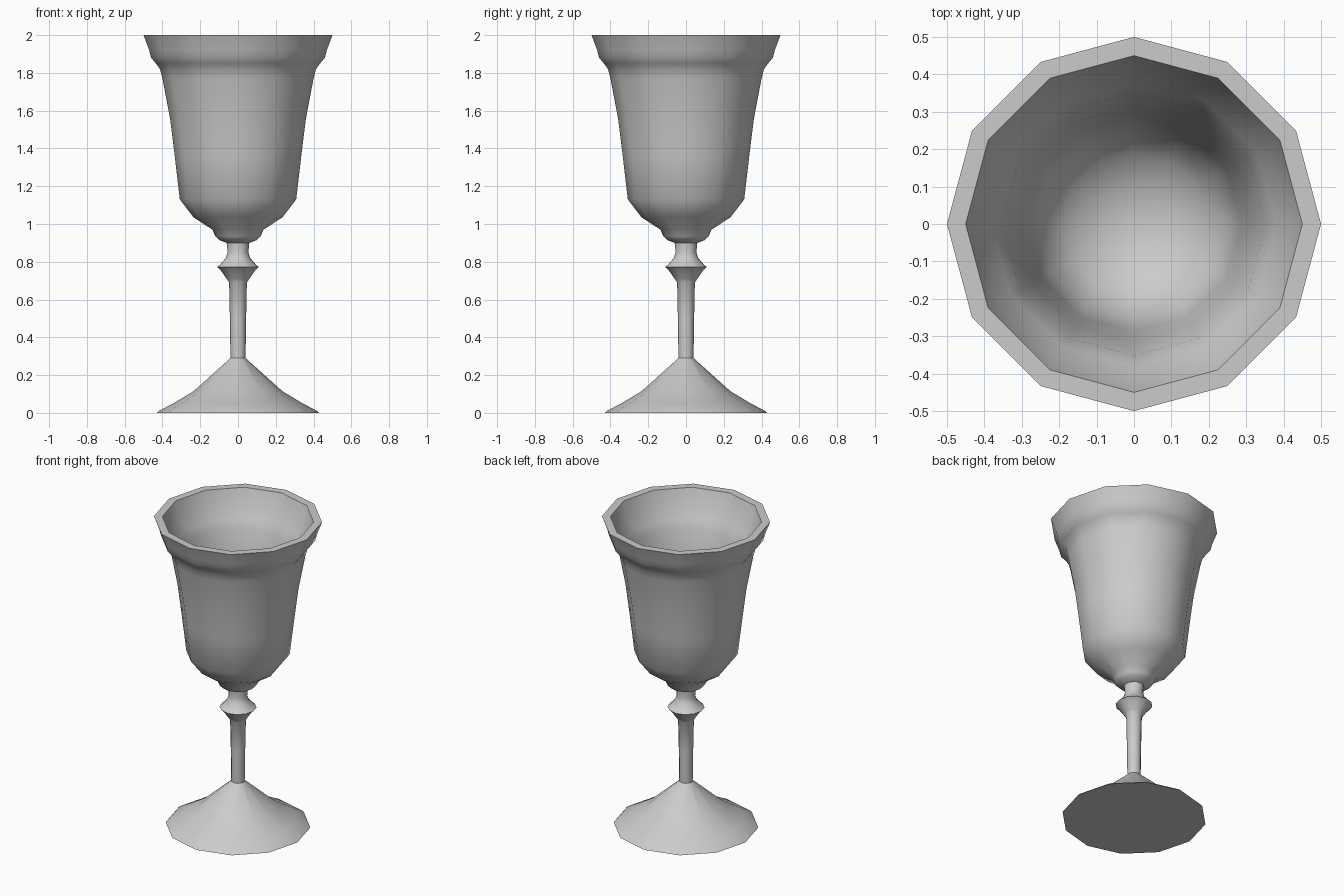
import bpy, bmesh, math

if "Cube" in bpy.data.objects:
    bpy.data.objects.remove(bpy.data.objects["Cube"])

SIDES = 12


def lathe(name, profile, angle=40):
    """Spin an (r, z) profile around z; points with r = 0 become poles."""
    bm = bmesh.new()
    rings = []
    for r, z in profile:
        if r == 0:
            rings.append([bm.verts.new((0, 0, z))] * SIDES)
        else:
            rings.append([bm.verts.new((r * math.cos(2 * math.pi * i / SIDES),
                                        r * math.sin(2 * math.pi * i / SIDES), z))
                          for i in range(SIDES)])
    for a, b in zip(rings, rings[1:]):
        for i in range(SIDES):
            j = (i + 1) % SIDES
            quad = list(dict.fromkeys((a[i], a[j], b[j], b[i])))
            bm.faces.new(quad)
    bmesh.ops.recalc_face_normals(bm, faces=bm.faces)
    mesh = bpy.data.meshes.new(name)
    bm.to_mesh(mesh)
    bm.free()
    obj = bpy.data.objects.new(name, mesh)
    bpy.context.collection.objects.link(obj)
    bpy.ops.object.select_all(action='DESELECT')
    obj.select_set(True)
    bpy.context.view_layer.objects.active = obj
    bpy.ops.object.shade_smooth_by_angle(angle=math.radians(angle))
    return obj


# Flared foot, slim stem with collar
foot_and_stem = [(0, 0), (0.43, 0), (0.42, 0.01), (0.34, 0.052), (0.235, 0.115),
                 (0.04, 0.29), (0.043, 0.50), (0.047, 0.69), (0.06, 0.71),
                 (0.093, 0.757), (0.11, 0.772), (0.095, 0.785),
                 (0.065, 0.82), (0.055, 0.85), (0.06, 0.90)]

# Outside of the cup, from the cushion at the stem to the rim
cup_outside = [(0.10, 0.915), (0.12, 0.935), (0.135, 0.97), (0.235, 1.035),
               (0.308, 1.13), (0.335, 1.36), (0.36, 1.56), (0.40, 1.77),
               (0.413, 1.82), (0.435, 1.85), (0.46, 1.88), (0.47, 1.92), (0.50, 2.0)]

# Inside of the cup, from the rim down to the rounded floor
cup_inside = [(0.45, 2.0), (0.415, 1.89), (0.38, 1.83), (0.352, 1.77),
              (0.315, 1.56), (0.287, 1.36), (0.257, 1.15), (0.19, 1.07),
              (0.10, 1.02), (0, 1.01)]

lathe("goblet", foot_and_stem + cup_outside + cup_inside)
